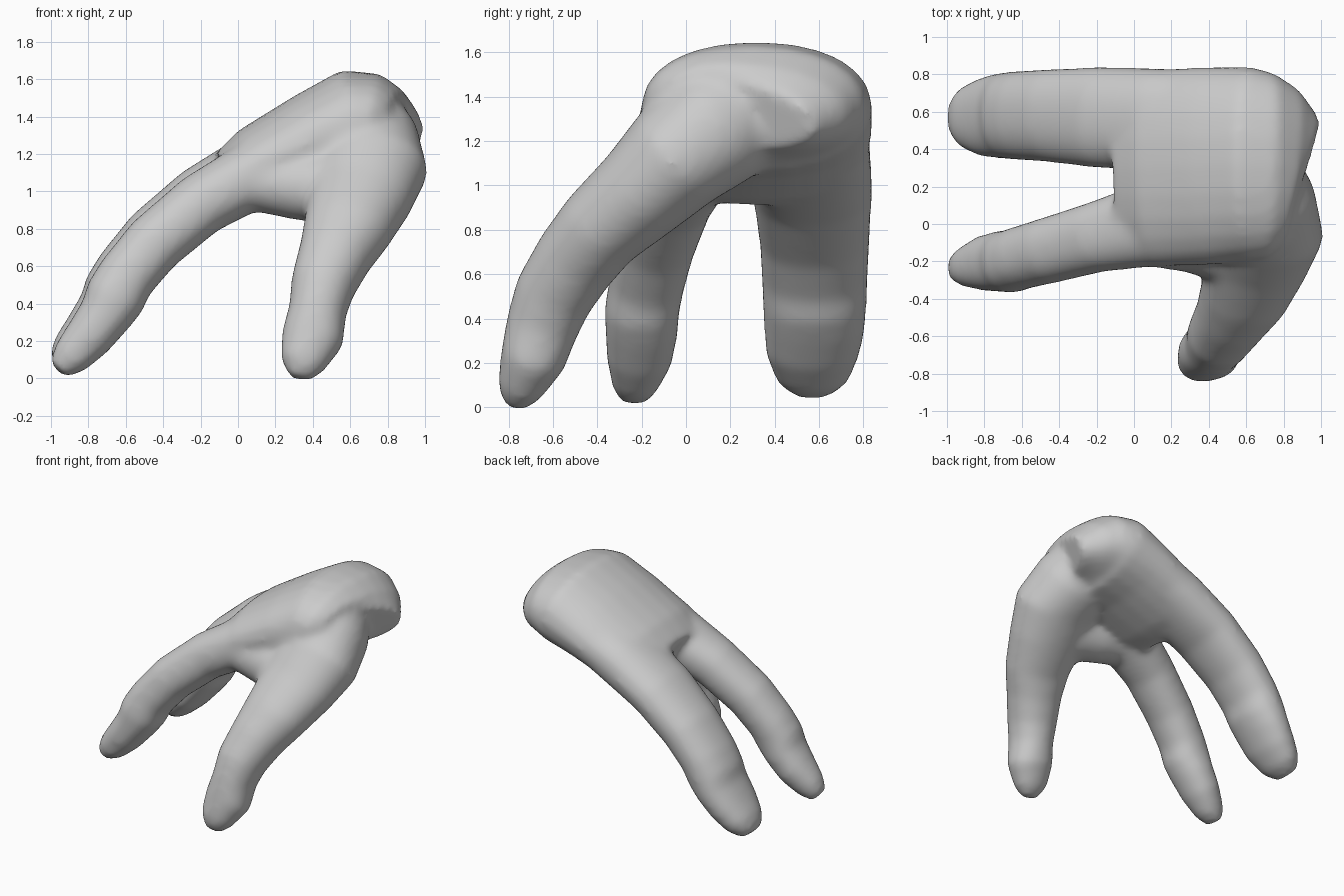
import bpy
import bmesh
from math import cos, sin, pi
from mathutils import Vector

default_cube = bpy.data.objects.get("Cube")
if default_cube:
    bpy.data.objects.remove(default_cube, do_unlink=True)

SIDES = 24


def power(value, exponent):
    """Signed power, used to square off an ellipse."""
    return abs(value) ** exponent * (1 if value >= 0 else -1)


def loft(bm, sections, side, roundness=1.0, slants=None):
    """Skin a closed tube through (x, y, z, half_width, half_thickness) sections.
    A slant shears a section backwards along x on its wide side."""
    centres = [Vector(s[:3]) for s in sections]
    last = len(centres) - 1
    slants = slants or [0] * len(sections)
    rings = []
    for i, section in enumerate(sections):
        tangent = (centres[min(i + 1, last)] - centres[max(i - 1, 0)]).normalized()
        across = (side - tangent * side.dot(tangent)).normalized()
        normal = tangent.cross(across)
        across = across - Vector((slants[i], 0, 0))
        ring = []
        for k in range(SIDES):
            angle = 2 * pi * k / SIDES
            offset = across * section[3] * power(cos(angle), roundness)
            offset += normal * section[4] * power(sin(angle), roundness)
            ring.append(bm.verts.new(centres[i] + offset))
        rings.append(ring)
    for low, high in zip(rings, rings[1:]):
        for k in range(SIDES):
            n = (k + 1) % SIDES
            bm.faces.new((low[k], low[n], high[n], high[k]))
    bm.faces.new(rings[0])
    bm.faces.new(rings[-1])


bm = bmesh.new()
along_x, along_y = Vector((1, 0, 0)), Vector((0, 1, 0))

# Bent side profile shared by both fingers: x, z, half thickness
finger_profile = [
    (-.965, .075, .06), (-.9, .14, .11), (-.8, .25, .135), (-.71, .37, .15),
    (-.66, .46, .172), (-.6, .57, .165), (-.45, .75, .17), (-.2, .96, .175),
    (.1, 1.13, .19), (.35, 1.25, .19),
]


def finger(centre_y, widths, drop, thinness):
    sections = [(x, y, z - drop, w, t * thinness)
                for (x, z, t), y, w in zip(finger_profile, centre_y, widths)]
    loft(bm, sections, along_y, 0.9)


# Broad outer finger
finger([.57, .57, .57, .58, .58, .58, .58, .57, .56, .55],
       [.1, .17, .215, .23, .235, .24, .25, .27, .275, .27], 0, 1)
# Slim inner finger
finger([-.24, -.23, -.21, -.2, -.2, -.18, -.14, -.07, .0, .06],
       [.07, .11, .15, .165, .17, .17, .178, .19, .23, .27], .03, .96)

# Palm, its wrist end slanting towards the thumb
loft(bm, [
    (-.05, .29, 1.05, .45, .165), (.1, .3, 1.13, .53, .22), (.4, .31, 1.27, .53, .26),
    (.63, .32, 1.36, .52, .3), (.73, .31, 1.36, .5, .27),
    (.83, .3, 1.335, .44, .21), (.875, .27, 1.32, .36, .15),
], along_y, 0.92, [0, 0, 0, 0, .06, .15, .2])

# Skin between the slim finger and the thumb
loft(bm, [
    (-.1, -.05, 1.03, .14, .12), (.1, -.06, 1.05, .17, .16),
    (.3, -.08, 1.03, .18, .18), (.5, -.12, 1.02, .2, .2),
], along_y)

# Thumb with its broad root buried in the palm
loft(bm, [
    (.33, -.78, .0, .06, .05), (.345, -.75, .08, .125, .105), (.4, -.69, .22, .17, .15),
    (.425, -.65, .36, .155, .165), (.455, -.6, .5, .175, .18), (.52, -.5, .66, .2, .19),
    (.585, -.39, .8, .24, .2), (.65, -.2, .97, .285, .225), (.7, -.05, 1.12, .315, .255),
    (.68, .13, 1.26, .29, .28), (.64, .28, 1.36, .25, .25),
], along_x, 0.95)

bmesh.ops.recalc_face_normals(bm, faces=bm.faces)
mesh = bpy.data.meshes.new("hand")
bm.to_mesh(mesh)
bm.free()
hand = bpy.data.objects.new("hand", mesh)
bpy.context.collection.objects.link(hand)

# Fuse the parts into one skin and soften the joins
fuse = hand.modifiers.new("fuse", "REMESH")
fuse.mode = "VOXEL"
fuse.voxel_size = 0.022
fuse.use_smooth_shade = True
soften = hand.modifiers.new("soften", "SMOOTH")
soften.factor = 0.5
soften.iterations = 18

# Plain grey skin
grey = bpy.data.materials.new("light_grey")
grey.use_nodes = True
colour = (.6, .6, .6, 1)
grey.diffuse_color = colour
grey.node_tree.nodes["Principled BSDF"].inputs["Base Color"].default_value = colour
mesh.materials.append(grey)
